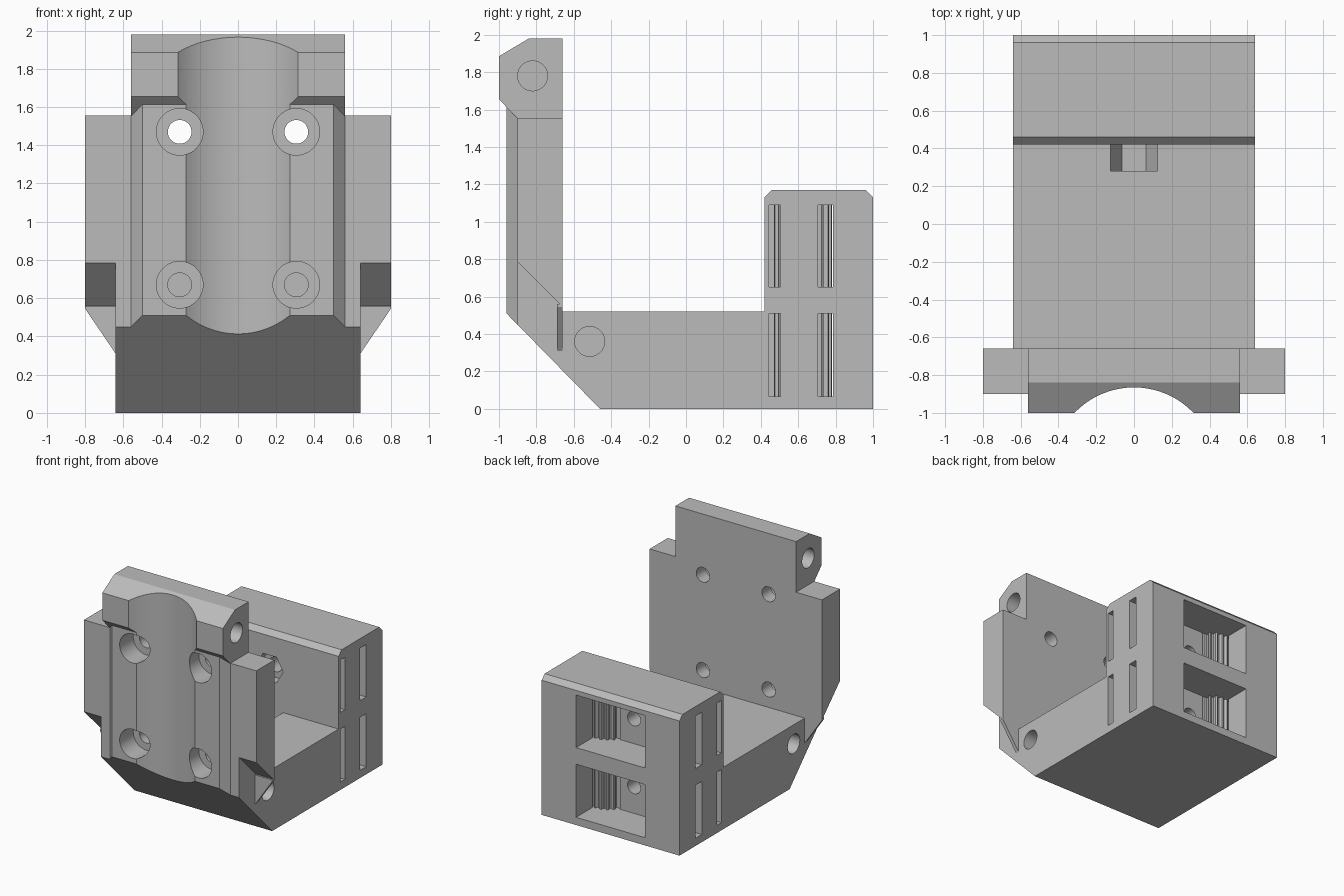
import bpy
import math

cube = bpy.data.objects.get("Cube")
if cube:
    bpy.data.objects.remove(cube, do_unlink=True)

grey = bpy.data.materials.new("plain_grey")
grey.use_nodes = True
colour = (0.5, 0.5, 0.5, 1)
grey.diffuse_color = colour
grey.node_tree.nodes["Principled BSDF"].inputs["Base Color"].default_value = colour


def prism(name, points, axis, start, end):
    """Extrude a flat outline along an axis; points hold the other two axes in order."""
    def place(p, t):
        co = list(p)
        co.insert("xyz".index(axis), t)
        return co
    n = len(points)
    verts = [place(p, start) for p in points] + [place(p, end) for p in points]
    faces = [tuple(range(n)), tuple(range(n, 2 * n))]
    faces += [(i, (i + 1) % n, (i + 1) % n + n, i + n) for i in range(n)]
    mesh = bpy.data.meshes.new(name)
    mesh.from_pydata(verts, [], faces)
    obj = bpy.data.objects.new(name, mesh)
    bpy.context.collection.objects.link(obj)
    mesh.materials.append(grey)
    bpy.context.view_layer.objects.active = obj
    bpy.ops.object.mode_set(mode='EDIT')
    bpy.ops.mesh.select_all(action='SELECT')
    bpy.ops.mesh.normals_make_consistent(inside=False)
    bpy.ops.object.mode_set(mode='OBJECT')
    return obj


def circle(a, b, r, n=48):
    return [(a + r * math.cos(math.tau * i / n), b + r * math.sin(math.tau * i / n))
            for i in range(n)]


def box(name, x0, x1, y0, y1, z0, z1):
    return prism(name, [(x0, y0), (x1, y0), (x1, y1), (x0, y1)], "z", z0, z1)


def combine(target, other, operation):
    """Apply a boolean and drop the helper."""
    mod = target.modifiers.new("bool", 'BOOLEAN')
    mod.operation = operation
    mod.solver = 'EXACT'
    mod.object = other
    bpy.context.view_layer.objects.active = target
    bpy.ops.object.modifier_apply(modifier=mod.name)
    bpy.data.objects.remove(other, do_unlink=True)


def add(other):
    combine(body, other, 'UNION')


def cut(other):
    combine(body, other, 'DIFFERENCE')


# Base, upright wall and rear block share one side profile
body = prism("carriage_body", [
    (-0.46, 0), (1, 0), (1, 1.13), (0.96, 1.17), (0.46, 1.17), (0.42, 1.13),
    (0.42, 0.52), (-0.66, 0.52), (-0.66, 1.555), (-0.9, 1.555), (-0.9, 0.449)],
    "x", -0.64, 0.64)

# Raised front plate with bevelled sides, trimmed by the underside slope
plate = prism("front_plate", [
    (-0.56, -0.75), (-0.56, -0.9), (-0.5, -0.96), (0.5, -0.96), (0.56, -0.9),
    (0.56, -0.75)], "z", 0.4, 1.64)
combine(plate, prism("slope", [(-0.46, 0), (-1.2, 0.755), (-1.2, -0.2), (-0.46, -0.2)],
                     "x", -1, 1), 'DIFFERENCE')
add(plate)

# Top block
add(prism("top_block", [
    (-0.66, 1.51), (-0.86, 1.51), (-1, 1.655), (-1, 1.885), (-0.84, 1.98),
    (-0.66, 1.98)], "x", -0.56, 0.56))

# Side wings and the thin gussets beneath them
for s in (-1, 1):
    add(prism("wing", [(-0.9, 0.785), (-0.66, 0.545), (-0.66, 1.555), (-0.9, 1.555)],
              "x", s * 0.6, s * 0.8))
    add(prism("gusset", [(s * 0.6, 0.25), (s * 0.64, 0.31), (s * 0.8, 0.545),
                         (s * 0.8, 0.56), (s * 0.6, 0.56)], "y", -0.69, -0.66))

# Round channel down the front
cut(prism("channel", circle(0, -1.3, 0.435, 96), "z", 0.1, 2.1))

# Counterbored screw holes, and blind holes in the sides
for s in (-1, 1):
    for z in (0.67, 1.47):
        cut(prism("counterbore", circle(s * 0.305, z, 0.122), "y", -1.1, -0.78))
        cut(prism("screw_hole", circle(s * 0.305, z, 0.062), "y", -0.9, -0.6))
    for y, z, x in ((-0.82, 1.78, 0.56), (-0.515, 0.36, 0.64)):
        cut(prism("side_hole", circle(y, z, 0.08), "x", s * (x - 0.2), s * (x + 0.1)))

# Belt pockets: rear opening, side slots, belt chambers, nut trap and screw
levels = ((0.065, 0.51, 0.29), (0.65, 1.09, 0.86))
for z0, z1, zc in levels:
    cut(box("opening", -0.32, 0.32, 0.69, 1.1, z0, z1))
    for s in (-1, 1):
        cut(box("chamber", s * 0.13, s * 0.47, 0.445, 0.785, z0, z1))
        for y0, y1 in ((0.445, 0.505), (0.705, 0.785)):
            cut(box("slot", s * 0.4, s * 0.7, y0, y1, z0, z1))
    cut(prism("nut_trap", circle(0, zc, 0.125, 6), "y", 0.28, 0.5))
    cut(prism("screw", circle(0, zc, 0.06), "y", 0.45, 0.75))
cut(box("nut_slide", -0.125, 0.125, 0.28, 0.42, 0.29, 0.6))

# Toothed belt drums, each tied to the side wall by a web
for z0, z1, zc in levels:
    for s in (-1, 1):
        n = 72
        outline = []
        for i in range(n):
            a = math.tau * i / n
            r = 0.155 if i % 4 < 2 else 0.13
            outline.append((s * 0.285 + r * math.cos(a), 0.625 + r * math.sin(a)))
        prism("belt_drum", outline, "z", z0 - 0.01, z1 + 0.01)
        box("drum_web", s * 0.3, s * 0.5, 0.505, 0.705, z0 - 0.01, z1 + 0.01)

# Smooth the round surfaces and keep the edges crisp
bpy.ops.object.select_all(action='DESELECT')
body.select_set(True)
bpy.context.view_layer.objects.active = body
bpy.ops.object.shade_smooth_by_angle(angle=math.radians(25))
